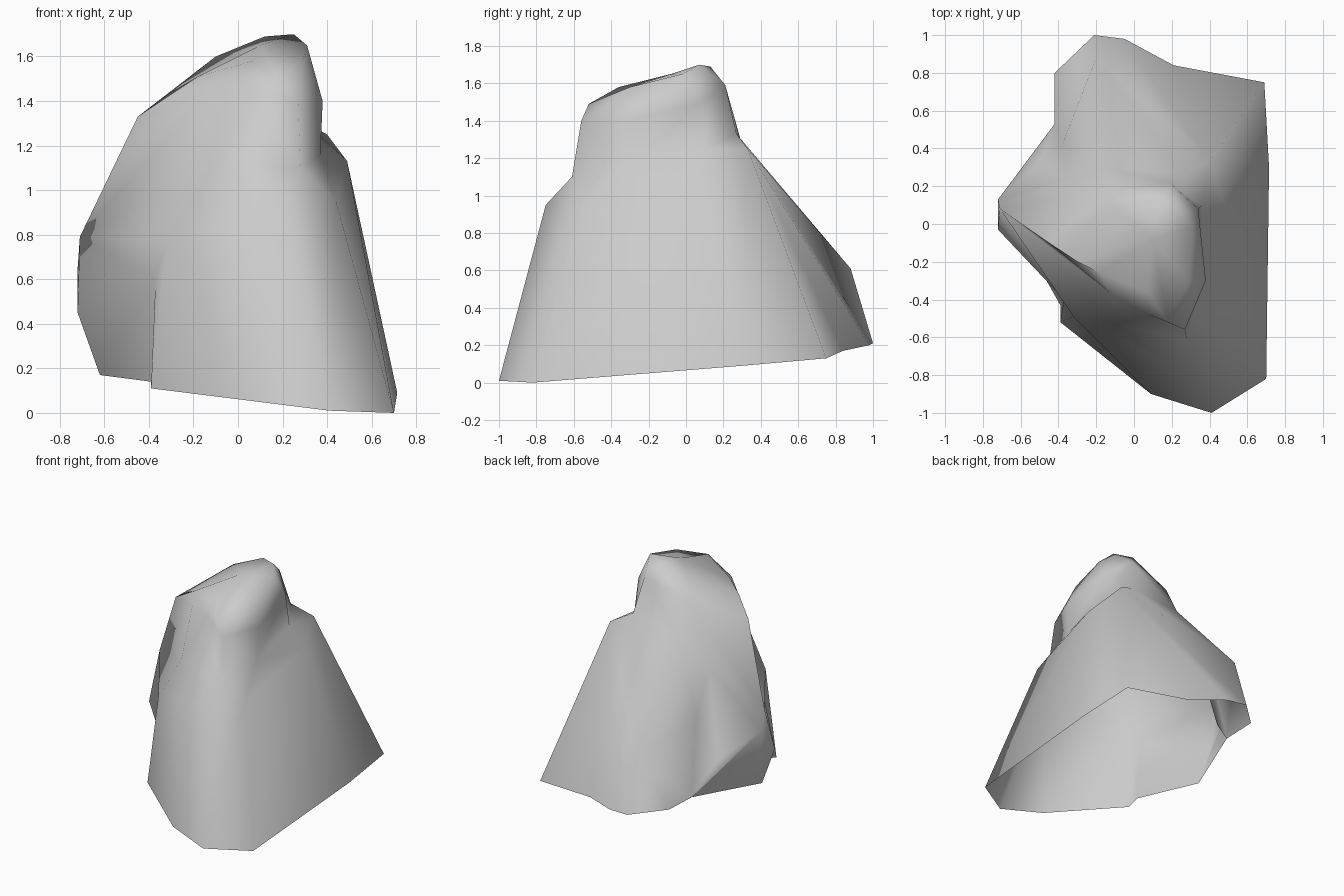
import bpy
import bmesh
import math

default = bpy.data.objects.get("Cube")
if default:
    bpy.data.objects.remove(default)

stone = bpy.data.materials.new("grey stone")
stone.use_nodes = True
stone.diffuse_color = (0.6, 0.6, 0.6, 1)
stone.node_tree.nodes["Principled BSDF"].inputs["Base Color"].default_value = (0.6, 0.6, 0.6, 1)


def turn(vert):
    """Angle of a vertex around the upright axis, counted from the front."""
    return (math.atan2(vert.co.y, vert.co.x) + math.radians(77)) % math.tau


def skin(bm, lower, upper):
    """Join two rings of different counts with triangles, in order of angle."""
    low_turns = [turn(v) for v in lower] + [turn(lower[0]) + math.tau]
    up_turns = [turn(v) for v in upper] + [turn(upper[0]) + math.tau]
    i = j = 0
    while i < len(lower) or j < len(upper):
        a, b = lower[i % len(lower)], upper[j % len(upper)]
        step_low = j == len(upper) or (
            i < len(lower) and low_turns[i + 1] < up_turns[j + 1])
        if step_low:
            i += 1
            bm.faces.new((a, lower[i % len(lower)], b))
        else:
            j += 1
            bm.faces.new((a, upper[j % len(upper)], b))


# Uneven foot, left open underneath
foot = [(.41, -1, .01), (.7, -.82, 0), (.715, .3, .09), (.69, .75, .13),
        (.21, .84, .17), (-.05, .98, .2), (-.21, 1, .21), (-.42, .8, .23),
        (-.42, .53, .22), (-.62, -.02, .17), (-.39, -.43, .14),
        (-.39, -.52, .11), (.09, -.9, .05)]

# Shoulders, back ridge, flank hollow, flank bulge and the notch beside it
waist = [(.2, -.75, .95), (.44, -.55, .95), (.49, .08, 1.13), (.4, .33, 1.25),
         (-.2, .88, .61), (-.38, .42, .75), (-.5, .33, .45), (-.72, .13, .65),
         (-.72, -.03, .45), (-.37, -.4, .6), (-.32, -.49, .77)]

# Pinched neck
neck = [(.28, -.61, 1.1), (.37, -.3, 1.16), (.36, .1, 1.25), (.25, .27, 1.33),
        (-.15, .3, 1.27), (-.36, .24, 1.08), (-.71, .08, .79), (-.1, -.53, 1.12)]

# Head, leaning forward
head = [(.27, -.56, 1.4), (.38, -.3, 1.4), (.34, .08, 1.5), (.2, .21, 1.59),
        (-.15, .18, 1.5), (-.45, -.1, 1.33), (-.12, -.37, 1.46), (.08, -.48, 1.47)]

# Slanting rim of the crown
crown = [(.18, -.52, 1.49), (.29, -.3, 1.58), (.31, -.02, 1.65), (.25, .07, 1.7),
         (.12, .13, 1.69), (-.1, .09, 1.6), (-.3, -.2, 1.44), (-.18, -.26, 1.51),
         (.07, -.36, 1.58)]

# Skin the rings into one stone shell
bm = bmesh.new()
rings = []
for outline in (foot, waist, neck, head, crown):
    rings.append(sorted((bm.verts.new(p) for p in outline), key=turn))
for lower, upper in zip(rings, rings[1:]):
    skin(bm, lower, upper)

# Close the crown with a fan of triangles
rim = rings[-1]
middle = bm.verts.new((.1, -.08, 1.65))
for a, b in zip(rim, rim[1:] + rim[:1]):
    bm.faces.new((a, b, middle))

mesh = bpy.data.meshes.new("rock")
bm.to_mesh(mesh)
bm.free()
mesh.materials.append(stone)
rock = bpy.data.objects.new("rock", mesh)
bpy.context.collection.objects.link(rock)

# Soften the shading
bpy.ops.object.select_all(action='DESELECT')
bpy.context.view_layer.objects.active = rock
rock.select_set(True)
bpy.ops.object.shade_smooth_by_angle(angle=math.radians(75))
